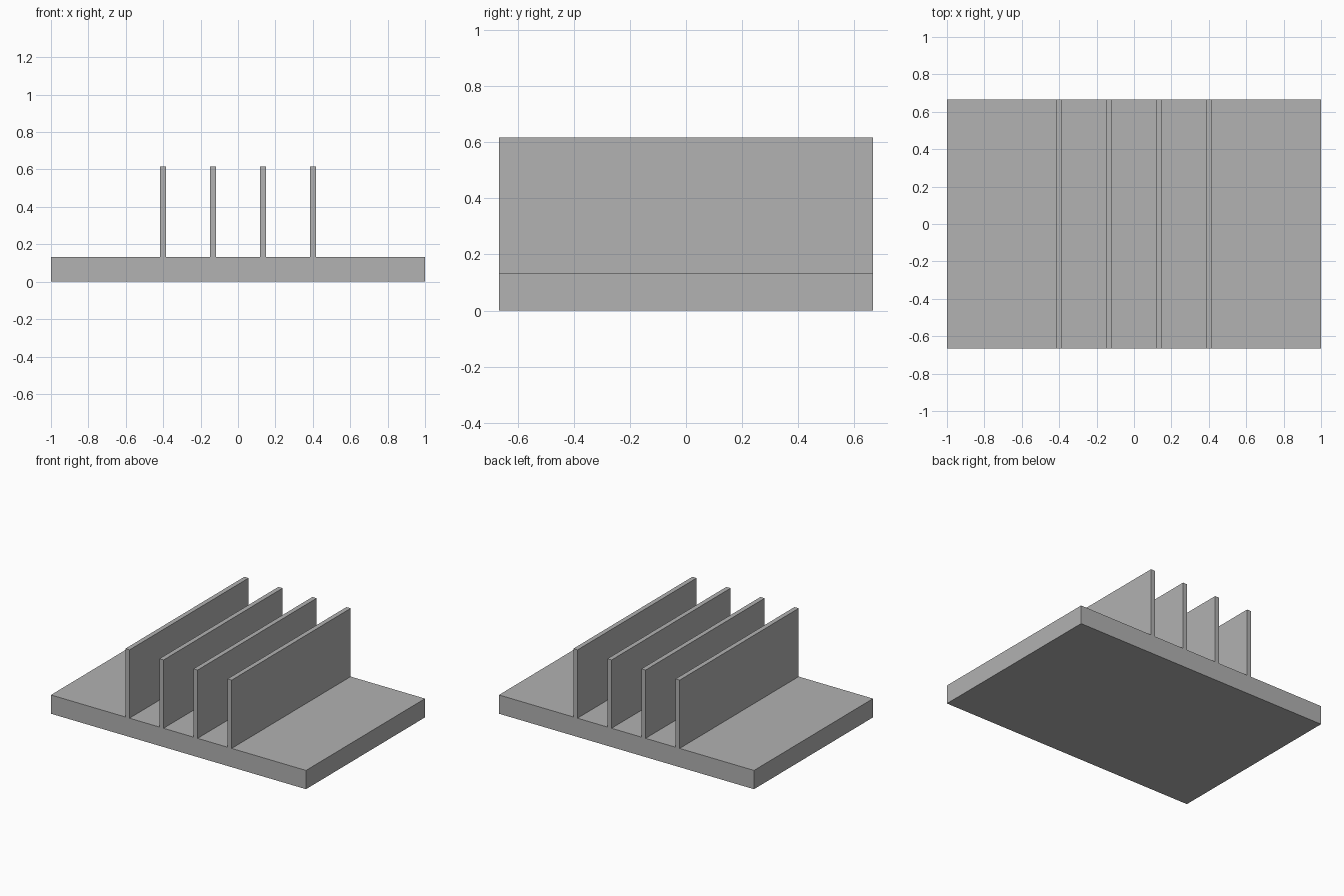
import bpy
import bmesh

cube = bpy.data.objects.get("Cube")
if cube:
    bpy.data.objects.remove(cube, do_unlink=True)

DEPTH = 1.333
BASE_TOP = 0.133
FIN_TOP = 0.617
FIN_WIDTH = 0.033
FIN_SPACING = 0.267

# Single plain grey finish
grey = bpy.data.materials.new("plain_grey")
grey.use_nodes = True
colour = (0.445, 0.445, 0.445, 1)
grey.diffuse_color = colour
grey.node_tree.nodes["Principled BSDF"].inputs["Base Color"].default_value = colour

# Cross-section: flat base with four upright fins
profile = [(-1, 0), (1, 0), (1, BASE_TOP)]
for i in reversed(range(4)):
    x = (i - 1.5) * FIN_SPACING
    left, right = x - FIN_WIDTH / 2, x + FIN_WIDTH / 2
    profile += [(right, BASE_TOP), (right, FIN_TOP), (left, FIN_TOP), (left, BASE_TOP)]
profile.append((-1, BASE_TOP))

# Extrude the section from front to back
bm = bmesh.new()
face = bm.faces.new([bm.verts.new((x, -DEPTH / 2, z)) for x, z in profile])
result = bmesh.ops.extrude_face_region(bm, geom=[face], use_keep_orig=True)
moved = [v for v in result["geom"] if isinstance(v, bmesh.types.BMVert)]
bmesh.ops.translate(bm, verts=moved, vec=(0, DEPTH, 0))
bmesh.ops.recalc_face_normals(bm, faces=bm.faces)

mesh = bpy.data.meshes.new("finned_base")
bm.to_mesh(mesh)
bm.free()
mesh.materials.append(grey)
bpy.context.collection.objects.link(bpy.data.objects.new("finned_base", mesh))
